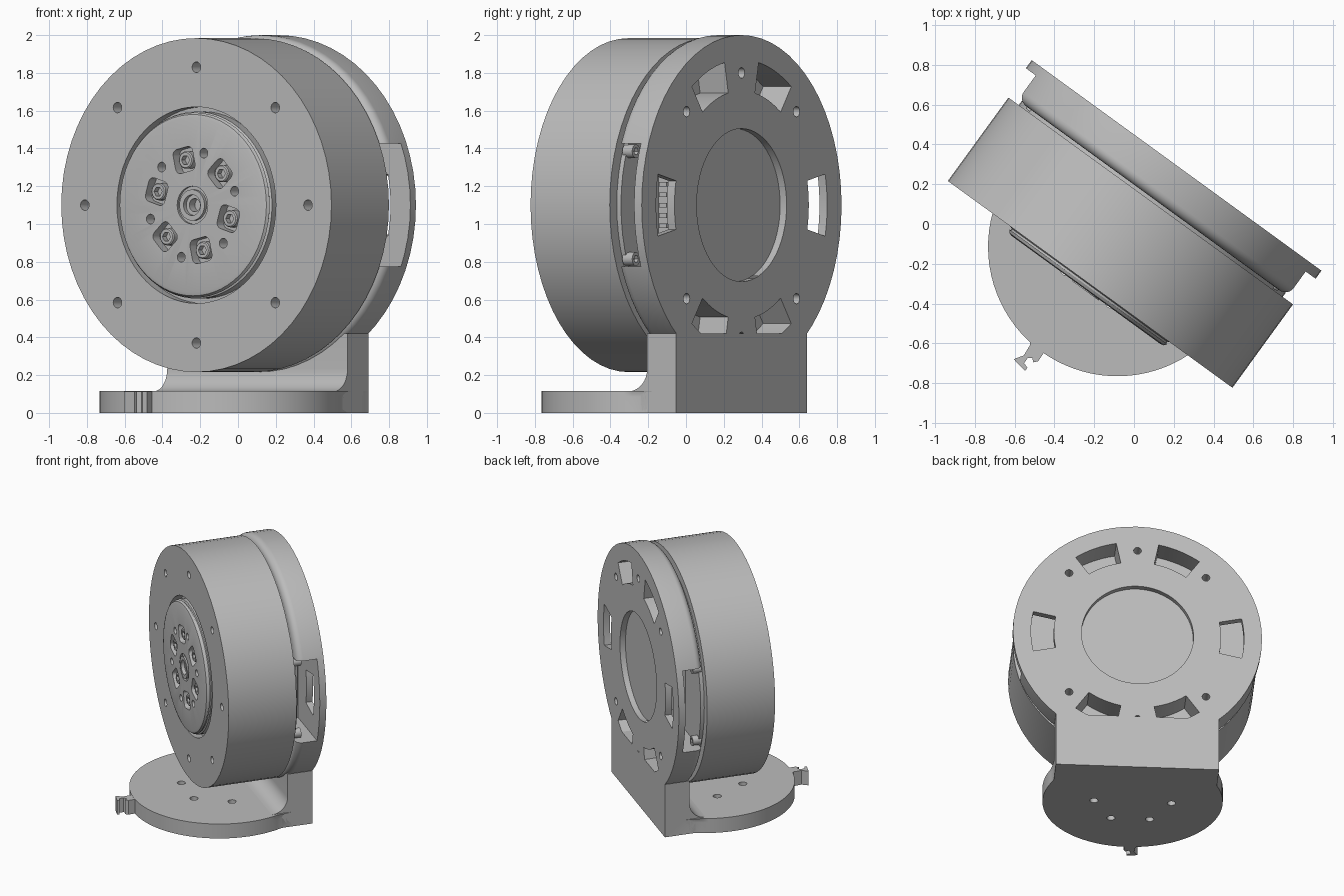
import bpy, bmesh, math
from math import sin, cos, pi, radians
from mathutils import Matrix

if "Cube" in bpy.data.objects:
    bpy.data.objects.remove(bpy.data.objects["Cube"])

AXIS_Z = 1.1          # height of the motor axis
TURN = Matrix.Rotation(radians(-36), 4, "Z")
parts = []

grey = bpy.data.materials.new("machined_grey")
grey.use_nodes = True
grey.diffuse_color = (0.5, 0.5, 0.5, 1)
grey.node_tree.nodes["Principled BSDF"].inputs["Base Color"].default_value = (0.5, 0.5, 0.5, 1)


def finish(name, bm, keep=True):
    bmesh.ops.recalc_face_normals(bm, faces=bm.faces)
    mesh = bpy.data.meshes.new(name)
    bm.to_mesh(mesh)
    bm.free()
    mesh.materials.append(grey)
    obj = bpy.data.objects.new(name, mesh)
    bpy.context.collection.objects.link(obj)
    if keep:
        parts.append(obj)
    return obj


def lathe(name, profile, x=0, z=0, segs=64, keep=True):
    """Spin (radius, y) points about a front-to-back axis."""
    bm = bmesh.new()
    vs = [bm.verts.new((r, y, 0)) for r, y in profile]
    edges = [bm.edges.new(p) for p in zip(vs, vs[1:])]
    bmesh.ops.spin(bm, geom=vs + edges, cent=(0, 0, 0), axis=(0, 1, 0),
                   angle=2 * pi, steps=segs, use_duplicate=False)
    bmesh.ops.remove_doubles(bm, verts=bm.verts, dist=1e-5)
    bmesh.ops.translate(bm, verts=bm.verts, vec=(x, 0, AXIS_Z + z))
    return finish(name, bm, keep)


def rod(name, r, y0, y1, x=0, z=0, segs=20, keep=True):
    return lathe(name, [(0, y0), (r, y0), (r, y1), (0, y1)], x, z, segs, keep)


def prism(name, points, low, high, place, keep=True, bevel=None):
    """Extrude a flat outline; place(a, b, t) maps it into space."""
    bm = bmesh.new()
    ends = [[bm.verts.new(place(a, b, t)) for a, b in points] for t in (low, high)]
    bm.faces.new(ends[0])
    bm.faces.new(ends[1])
    n = len(points)
    for i in range(n):
        j = (i + 1) % n
        bm.faces.new((ends[0][i], ends[0][j], ends[1][j], ends[1][i]))
    if bevel:
        size, rule = bevel
        rim = [e for e in bm.edges if all(rule(v.co) for v in e.verts)]
        bmesh.ops.bevel(bm, geom=rim, offset=size, segments=4, profile=0.5, affect="EDGES")
    return finish(name, bm, keep)


def facing(a, b, t):      # outline seen from the front, about the motor axis
    return (a, t, AXIS_Z + b)


def flat(a, b, t):        # outline seen from above
    return (a, b, t)


def side(a, b, t):        # outline seen from the side
    return (t, a, b)


def box(name, x0, x1, y0, y1, z0, z1, keep=True):
    return prism(name, [(x0, z0), (x1, z0), (x1, z1), (x0, z1)], y0, y1, facing, keep)


def cut(target, cutters):
    bpy.context.view_layer.objects.active = target
    for c in cutters:
        mod = target.modifiers.new("cut", "BOOLEAN")
        mod.operation, mod.solver, mod.object = "DIFFERENCE", "EXACT", c
        bpy.ops.object.modifier_apply(modifier=mod.name)
        bpy.data.objects.remove(c)


def arc(r, a0, a1, n, cx=0, cy=0):
    return [(cx + r * cos(radians(a0 + (a1 - a0) * i / n)),
             cy + r * sin(radians(a0 + (a1 - a0) * i / n))) for i in range(n + 1)]


def polar(r, deg):
    return r * cos(radians(deg)), r * sin(radians(deg))


# Motor drum with a recessed front and a ring of eight holes
drum = lathe("motor_drum", [(0, -.31), (.52, -.31), (.52, -.375), (.884, -.375),
                            (.884, .143), (0, .143)])
cut(drum, [rod("cutter", .028, -.45, -.29, *polar(.73, 45 * i), keep=False) for i in range(8)])

# Output rotor: stepped rim and a raised hub around a centre bore
rotor = lathe("output_rotor", [(0, -.29), (.495, -.29), (.495, -.375), (.483, -.38), (.483, -.39),
                               (.49, -.39), (.48, -.405), (.462, -.41), (.1, -.41),
                               (.1, -.395), (.082, -.395), (.082, -.415), (.055, -.415),
                               (.055, -.39), (.035, -.39), (.035, -.34), (0, -.34)])
corner = [(c, s) for c, s in ((1, 1), (-1, 1), (-1, -1), (1, -1))]
pocket = [p for i, (c, s) in enumerate(corner)
          for p in arc(.03, 90 * i, 90 * i + 90, 4, .035 * c, .035 * s)]
cutters = []
for i in range(6):
    deg = 43 + 60 * i
    t = radians(deg)
    px, pz = polar(.245, deg)
    spun = [(px + a * cos(t) - b * sin(t), pz + a * sin(t) + b * cos(t)) for a, b in pocket]
    cutters.append(prism("cutter", spun, -.45, -.35, facing, keep=False))
    cutters.append(rod("cutter", .026, -.45, -.34, *polar(.285, deg + 32), keep=False))
cut(rotor, cutters)

# Socket screws seated in the rotor pockets
for i in range(6):
    at = polar(.245, 43 + 60 * i)
    screw = lathe("rotor_screw", [(0, -.34), (.046, -.34), (.046, -.392), (.04, -.398),
                                  (0, -.398)], *at, segs=24)
    cut(screw, [rod("cutter", .026, -.45, -.365, *at, segs=6, keep=False)])

# Collar between drum and bracket
rod("rear_collar", .82, .13, .17, segs=64)

# Round bracket housing with rolled front edge
edge = [(.85 + a, .21 - b) for a, b in arc(.05, 90, 0, 6)]
housing = lathe("bracket_housing", [(0, .16)] + edge + [(.9, .364), (0, .364)])
cutters = [rod("cutter", .405, .322, .5, segs=64, keep=False)]
for s in (-1, 1):
    cutters.append(box("cutter", *sorted((s * .42, s * 1.0)), .1, .314, -.325, .325, keep=False))
for mid, half in ((0, 12.3), (180, 12.3), (66.5, 12), (113.5, 12), (246.5, 12), (293.5, 12)):
    outline = arc(.77, mid - half, mid + half, 8) + arc(.605, mid + half, mid - half, 8)
    cutters.append(prism("cutter", outline, .18, .5, facing, keep=False))
for deg in (45, 90, 135, 225, 270, 315):
    cutters.append(rod("cutter", .028, .2, .5, *polar(.7, deg), keep=False))
cut(housing, cutters)

# Fittings inside the side openings: connector, pins, screws
for s in (-1, 1):
    box("connector", *sorted((s * .41, s * .48)), .16, .29, -.15, .15)
    for i in range(5):
        z = -.11 + .055 * i
        box("connector_pin", *sorted((s * .47, s * .52)), .2, .25, z - .012, z + .012)
    for z in (-.285, .285):
        at = (s * .745, z)
        screw = rod("board_screw", .036, .15, .215, *at)
        cut(screw, [rod("cutter", .02, .19, .3, *at, segs=6, keep=False)])

# Upright and filleted web that carry the housing
fillet = [(.055 + a, .235 + b) for a, b in arc(.12, -90, 0, 8)]
prism("bracket_upright", [(.364, 0), (.364, .42), (.175, .42)] + fillet[::-1] + [(.055, .05), (.175, 0)],
      -.59, .59, side)

# Rounded foot plate with four mounting holes
FOOT_Y, FOOT_R = -.142, .65
turn = math.degrees(math.acos(.59 / FOOT_R))
outline = arc(FOOT_R, turn, -180 - turn, 56, 0, FOOT_Y) + [(-.59, .36), (.59, .36)]
foot = prism("foot_plate", outline, 0, .115, flat,
             bevel=(.03, lambda co: co.z > .1 and co.y < .2))
holes = []
for deg in (0, 180, 240, 300):
    ring = arc(.03, 0, 345, 23, .28 * cos(radians(deg)), FOOT_Y + .28 * sin(radians(deg)))
    holes.append(prism("cutter", ring, -.1, .3, flat, keep=False))
cut(foot, holes)

# Hooked cable clip on the front of the foot
clip = [(-.094, -.76), (-.065, -.80), (-.06, -.86), (-.09, -.905), (-.01, -.918), (-.008, -.9),
        (-.036, -.89), (-.036, -.86), (-.018, -.845), (.0, -.86), (.016, -.84), (.012, -.76)]
prism("cable_clip", clip, 0, .113, flat)

# Turn the assembly and shade it
for obj in parts:
    obj.data.transform(TURN)
    bpy.ops.object.select_all(action="DESELECT")
    obj.select_set(True)
    bpy.context.view_layer.objects.active = obj
    bpy.ops.object.shade_smooth_by_angle(angle=radians(30))
